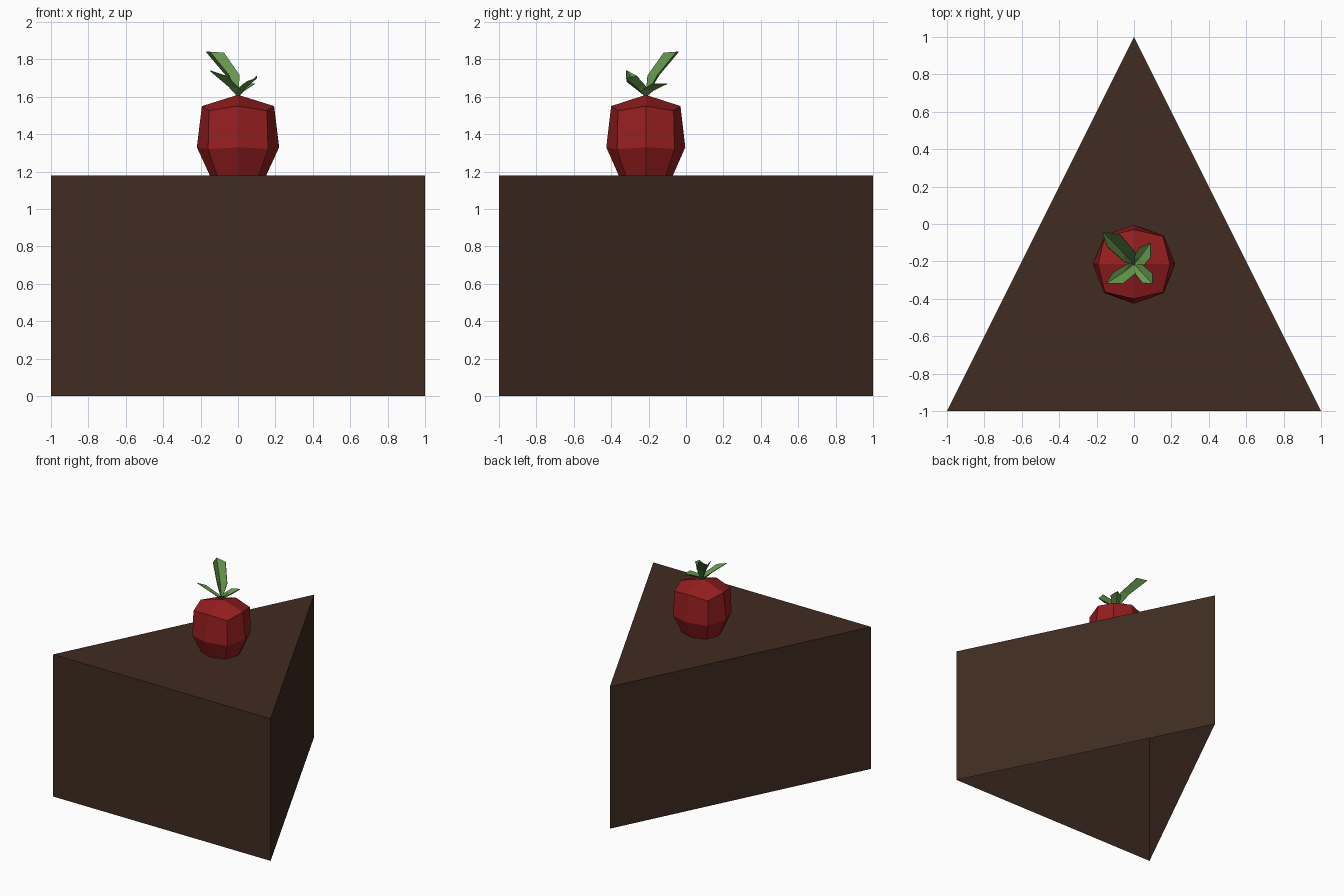
import bpy, bmesh
from mathutils import Vector

if "Cube" in bpy.data.objects:
    bpy.data.objects.remove(bpy.data.objects["Cube"])


def material(name, rgb):
    m = bpy.data.materials.new(name)
    m.diffuse_color = (*rgb, 1)
    m.use_nodes = True
    m.node_tree.nodes["Principled BSDF"].inputs["Base Color"].default_value = m.diffuse_color
    return m


chocolate = material("chocolate", (0.051, 0.025, 0.015))
red = material("berry red", (0.30, 0.013, 0.014))
green = material("leaf green", (0.13, 0.31, 0.075))


def finish(bm, name, mat):
    bmesh.ops.recalc_face_normals(bm, faces=bm.faces)
    me = bpy.data.meshes.new(name)
    bm.to_mesh(me)
    bm.free()
    me.materials.append(mat)
    ob = bpy.data.objects.new(name, me)
    bpy.context.collection.objects.link(ob)
    return ob


# Triangular cake slice, open underneath
bm = bmesh.new()
base = bm.faces.new([bm.verts.new((x, y, 0)) for x, y in ((-1, -1), (1, -1), (0, 1))])
ext = bmesh.ops.extrude_face_region(bm, geom=[base], use_keep_orig=True)
bmesh.ops.translate(bm, vec=(0, 0, 1.18),
                    verts=[g for g in ext["geom"] if isinstance(g, bmesh.types.BMVert)])
bmesh.ops.recalc_face_normals(bm, faces=bm.faces)
under = [f for f in bm.faces if f.calc_center_median().z < 0.01]
bmesh.ops.delete(bm, geom=under, context="FACES_ONLY")
finish(bm, "cake_slice", chocolate)

# Berry: cube with each face split in four, rounded ring by ring
# level: (height at pole, edge middle, corner), (edge middle radius, corner offset)
LEVELS = {1: ((1.61, 1.55, 1.525), (0.193, 0.155)),
          0: ((0, 1.33, 1.32), (0.22, 0.16)),
          -1: ((1.06, 1.09, 1.10), (0.11, 0.085))}
bm = bmesh.new()
bmesh.ops.create_cube(bm, size=2)
bmesh.ops.subdivide_edges(bm, edges=bm.edges[:], cuts=1, use_grid_fill=True)
for v in bm.verts:
    x, y, z = (round(c) for c in v.co)
    heights, (mid, corner) = LEVELS[z]
    n = abs(x) + abs(y)
    r = corner if n == 2 else mid
    v.co = (x * r, y * r * 0.96 - 0.215, heights[n])
finish(bm, "berry", red)

# Leaves: strips folded along a rib, wide in the middle, narrow at the stem
STEM = Vector((0, -0.215, 1.60))


def leaf(name, *tips):
    bm = bmesh.new()
    tips = [Vector(p) for p in tips]
    rib = tips[1]
    mids = [STEM.lerp(rib, 0.5) + (p - rib) * 0.8 for p in tips]
    shift = sum(((p - rib) * 0.15 for p in tips), Vector())
    root = bm.verts.new(STEM)
    m = [bm.verts.new(p + shift) for p in mids]
    t = [bm.verts.new(p) for p in tips]
    for i in (0, 1):
        bm.faces.new((root, m[i], m[i + 1]))
        bm.faces.new((m[i], t[i], t[i + 1], m[i + 1]))
    ob = finish(bm, name, green)
    mod = ob.modifiers.new("thickness", "SOLIDIFY")
    mod.thickness = 0.004
    mod.offset = 0


leaf("leaf_back_left", (-0.145, -0.12, 1.835), (-0.17, -0.04, 1.84), (-0.075, -0.055, 1.835))
leaf("leaf_back_right", (0.03, -0.125, 1.67), (0.09, -0.10, 1.67), (0.09, -0.18, 1.67))
leaf("leaf_front_right", (0.10, -0.265, 1.71), (0.10, -0.32, 1.70), (0.045, -0.315, 1.68))
leaf("leaf_front_left", (-0.115, -0.26, 1.71), (-0.15, -0.32, 1.74), (-0.06, -0.32, 1.71))
